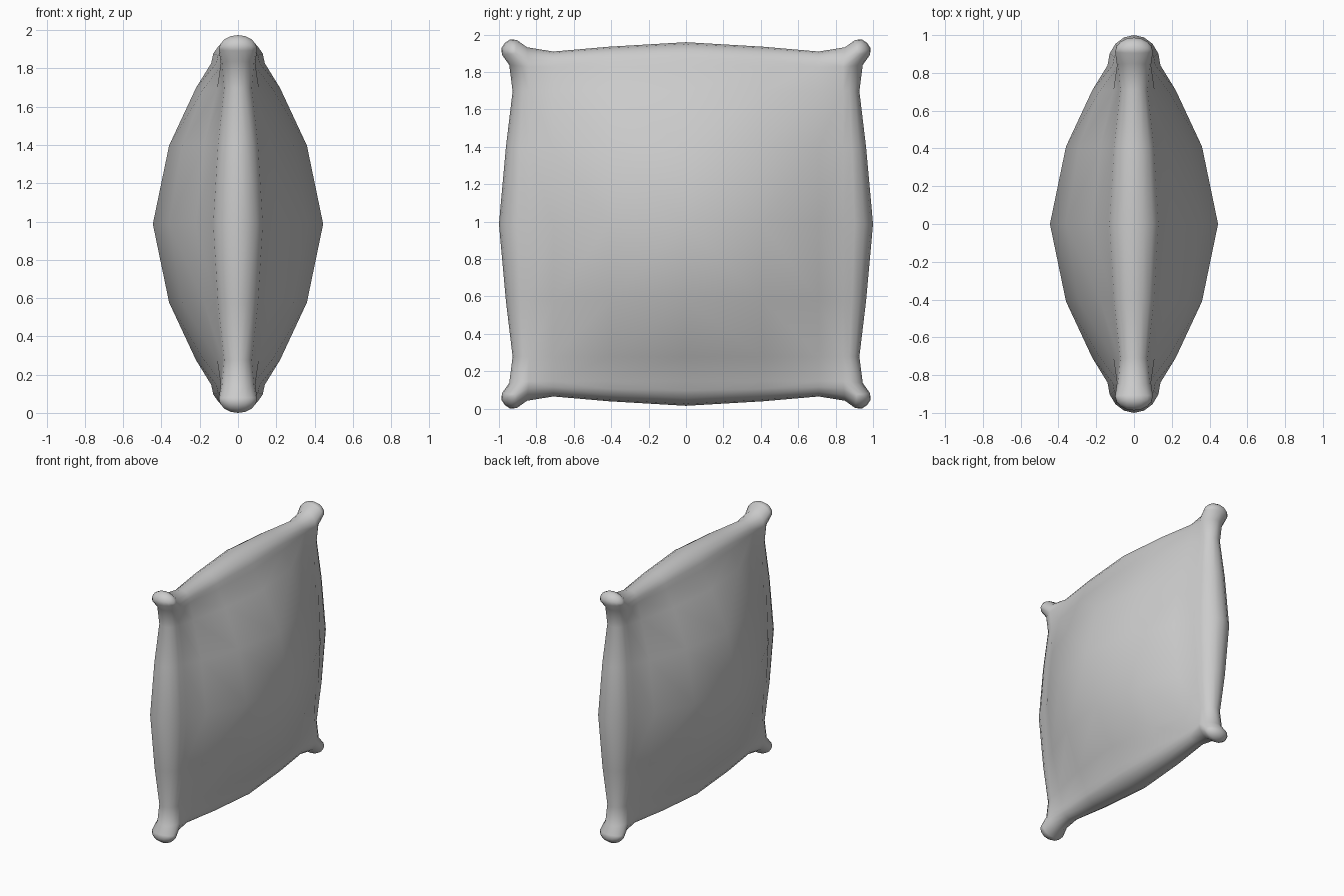
import bpy, bmesh, math

if "Cube" in bpy.data.objects:
    bpy.data.objects.remove(bpy.data.objects["Cube"])

# One eighth of the cushion is modelled, then mirrored on x, y and z
grid = [0, 0.41, 0.71, 0.84]
puff = [0.445, 0.36, 0.22, 0.14]
bm = bmesh.new()


def face(points):
    unique = []
    for p in points:
        if p not in unique:
            unique.append(p)
    if len(unique) > 2:
        bm.faces.new([bm.verts.new(p) for p in unique])


def sheet(i, j):
    x = puff[i] * puff[j] / puff[0]
    if i == 3 and j == 3:
        x = 0.09
    elif i + j == 5:
        x = 0.078
    return (x, grid[i], grid[j])


# Puffed panel
for i in range(3):
    for j in range(3):
        face([sheet(i, j), sheet(i + 1, j), sheet(i + 1, j + 1), sheet(i, j + 1)])

# Rim: each column runs from a panel or knob point out to the seam outline
knob = (0.10, 0.912, 0.912)
inner = [sheet(3, 0), sheet(3, 1), sheet(3, 2), sheet(3, 3), knob, knob, knob,
         knob, knob, sheet(3, 3), sheet(2, 3), sheet(1, 3), sheet(0, 3)]
outer = [(1.0, 0), (0.963, 0.41), (0.927, 0.71), (0.945, 0.85), (0.984, 0.905),
         (0.987, 0.94), (0.968, 0.968), (0.94, 0.987), (0.905, 0.984),
         (0.85, 0.945), (0.71, 0.922), (0.41, 0.948), (0, 0.972)]
STEPS = 4
columns = []
for q, p in zip(inner, outer):
    col = []
    for k in range(STEPS + 1):
        a = math.pi / 2 * k / STEPS
        s, c = math.sin(a), math.cos(a)
        if k == STEPS:
            c = 0.0
        col.append((q[0] * c, q[1] + (p[0] - q[1]) * s, q[2] + (p[1] - q[2]) * s))
    columns.append(col)
for a, b in zip(columns, columns[1:]):
    for k in range(STEPS):
        face([a[k], a[k + 1], b[k + 1], b[k]])

bmesh.ops.remove_doubles(bm, verts=bm.verts, dist=0.0005)
bmesh.ops.recalc_face_normals(bm, faces=bm.faces)
bm.normal_update()
if sum(f.normal.x for f in bm.faces) < 0:
    bmesh.ops.reverse_faces(bm, faces=bm.faces)
for f in bm.faces:
    f.smooth = True

mesh = bpy.data.meshes.new("cushion")
bm.to_mesh(mesh)
bm.free()
cushion = bpy.data.objects.new("cushion", mesh)
bpy.context.collection.objects.link(cushion)
cushion.location.z = 0.987
mirror = cushion.modifiers.new("Mirror", 'MIRROR')
mirror.use_axis = (True, True, True)
mirror.merge_threshold = 0.001
